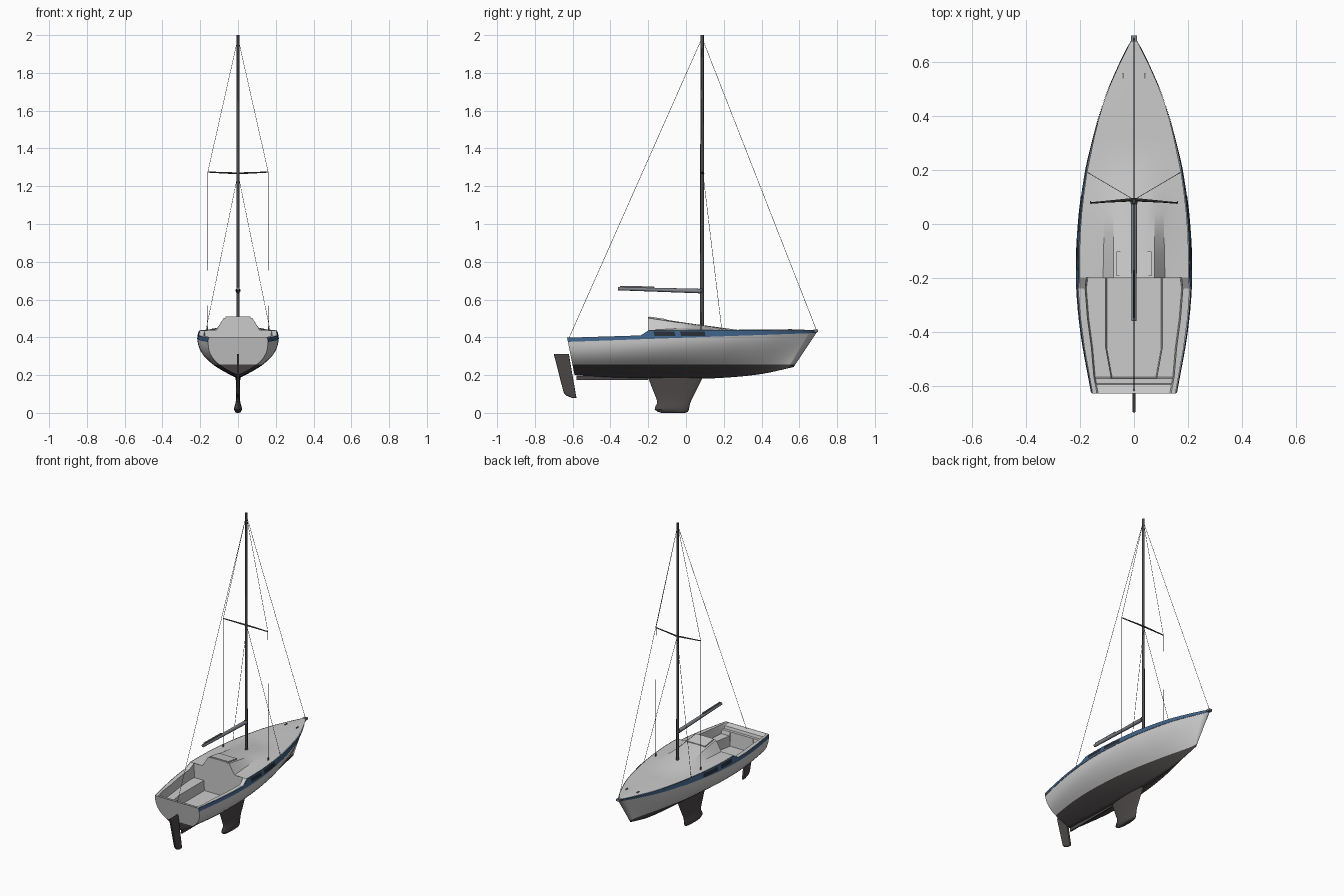
import bpy, bmesh, math
from mathutils import Vector

if "Cube" in bpy.data.objects:
    bpy.data.objects.remove(bpy.data.objects["Cube"])


def material(name, c):
    m = bpy.data.materials.new(name)
    m.diffuse_color = (*c, 1)
    m.use_nodes = True
    m.node_tree.nodes["Principled BSDF"].inputs["Base Color"].default_value = m.diffuse_color
    return m


DARK = material("dark_paint", (0.07, 0.062, 0.062))
BLUE = material("blue_trim", (0.05, 0.12, 0.24))
GLASS = material("window_dark", (0.02, 0.025, 0.035))
SPAR = material("spar_dark", (0.07, 0.07, 0.075))
BOOM = material("boom_grey", (0.22, 0.23, 0.26))


def curve(tab, x, smooth=True):
    """Hermite (or linear) interpolation through (x, value) pairs."""
    n = len(tab)
    x = min(max(x, tab[0][0]), tab[-1][0])
    i = next(k for k in range(n - 1) if x <= tab[k + 1][0])
    (x0, a), (x1, b) = tab[i], tab[i + 1]
    h = x1 - x0
    t = (x - x0) / h
    if not smooth:
        return a + (b - a) * t

    def slope(k):
        p, q = tab[max(k - 1, 0)], tab[min(k + 1, n - 1)]
        return (q[1] - p[1]) / (q[0] - p[0])
    return ((2*t**3 - 3*t*t + 1) * a + (t**3 - 2*t*t + t) * h * slope(i)
            + (3*t*t - 2*t**3) * b + (t**3 - t*t) * h * slope(i + 1))


def finish(name, bm, mat=None, mirror=False, angle=30, out=None):
    bmesh.ops.remove_doubles(bm, verts=bm.verts, dist=1e-5)
    bmesh.ops.recalc_face_normals(bm, faces=bm.faces)
    if out and sum(f.normal.dot(Vector(out)) * f.calc_area() for f in bm.faces) < 0:
        bmesh.ops.reverse_faces(bm, faces=bm.faces)
    me = bpy.data.meshes.new(name)
    bm.to_mesh(me)
    bm.free()
    ob = bpy.data.objects.new(name, me)
    bpy.context.collection.objects.link(ob)
    if mat:
        me.materials.append(mat)
    bpy.ops.object.select_all(action='DESELECT')
    ob.select_set(True)
    bpy.context.view_layer.objects.active = ob
    bpy.ops.object.shade_smooth_by_angle(angle=math.radians(angle))
    if mirror:
        m = ob.modifiers.new("mirror", 'MIRROR')
        m.merge_threshold = 0.0005
    return ob


def loft(name, rows, mat=None, mirror=True, out=None, closed=False, angle=30):
    bm = bmesh.new()
    vs = [[bm.verts.new(p) for p in r] for r in rows]
    n = len(rows[0])
    for a, b in zip(vs, vs[1:]):
        for j in range(n if closed else n - 1):
            k = (j + 1) % n
            bm.faces.new((a[j], a[k], b[k], b[j]))
    if closed:
        bm.faces.new(vs[0])
        bm.faces.new(vs[-1])
    return finish(name, bm, mat, mirror, angle, out)


def tube(name, p, q, r0, r1=None, mat=SPAR, sides=12, flat=1.0, mirror=False):
    p, q = Vector(p), Vector(q)
    d = q - p
    bm = bmesh.new()
    bmesh.ops.create_cone(bm, cap_ends=True, segments=sides, radius1=r0,
                          radius2=r0 if r1 is None else r1, depth=d.length)
    rot = Vector((0, 0, 1)).rotation_difference(d)
    for v in bm.verts:
        v.co = rot @ v.co + (p + q) / 2
        v.co.x *= flat
    return finish(name, bm, mat, mirror)


def box(name, c, s, mat=None, mirror=False, slope=0):
    bm = bmesh.new()
    bmesh.ops.create_cube(bm, size=1)
    for v in bm.verts:
        y = v.co.y * s[1]
        v.co = (v.co.x*s[0] + c[0], y + c[1], v.co.z*s[2] + c[2] + slope*y)
    return finish(name, bm, mat, mirror)


# Hull lines: half beam, keel height, sheer
BEAM = [(-.63, .158), (-.4, .198), (-.2, .214), (0, .207), (.2, .180), (.3, .157),
        (.45, .115), (.6, .050), (.695, 0)]
KEEL = [(-.59, .20), (-.4, .187), (0, .18), (.2, .186), (.4, .206), (.57, .243)]
SHEER = [(-.63, .398), (-.24, .41), (-.2, .437), (.2, .438), (.695, .437)]
WATER = .255


def sheer(y):
    return curve(SHEER, y, False)


def hull(y, z, off=0):
    """Point on the hull side at deck station y and height z."""
    t = (y + .63) / 1.325
    yk = -.59 + 1.16 * t
    zk = curve(KEEL, yk)
    z = zk + (WATER - zk) * z[0] if isinstance(z, tuple) else z
    zb = .376 + .047 * t
    u = min(max((z - zk) / (zb - zk), 0), 1)
    hw = max(curve(BEAM, y), 0) if y < .694 else 0
    p = 2.6 - .5 * t / .4 if t < .4 else 2.1 - .7 * (t - .4) / .6
    x = hw * (1 - (1 - u) ** p) - max(z - zb, 0) * .25 * hw / .213
    return Vector((x + off, yk + (y - yk) * (z - zk) / (.40 + .03 * t - zk), z))


stations = sorted([-.63 + 1.325 * i / 30 for i in range(31)] + [-.24, -.2])
band = lambda y: .376 + .047 * (y + .63) / 1.325
bottom = [[hull(y, (j / 6,)) for j in range(7)] for y in stations]
side = [[hull(y, WATER + (band(y) - WATER) * j / 8) for j in range(9)] for y in stations]
trim = [[hull(y, band(y) + (sheer(y) - band(y)) * j / 2, .002 if y < .69 else 0)
         for j in range(3)] for y in stations]
loft("hull_bottom", bottom, DARK, out=(1, 0, -1))
loft("hull_topsides", side, out=(1, 0, 0))
loft("sheer_stripe", trim, BLUE, out=(1, 0, 0))

# Transom
for name, row, mat in (("transom_bottom", bottom[0], DARK),
                       ("transom", side[0] + trim[0][1:], None)):
    loft(name, [[Vector((0, p.y, p.z)) for p in row], row], mat, out=(0, -1, 0))

# Cabin windows
for i, (a, b) in enumerate(((-.17, -.06), (-.03, .10))):
    loft(f"cabin_window_{i + 1}", [[hull(a + (b - a) * k / 4 + (z - .42) * -.4, z, .004)
         for z in (.407, .43)] for k in range(5)], GLASS, out=(1, 0, 0))


# Cabin roof and foredeck
def edge(y):
    return hull(y, sheer(y))


deck = []
for y, h in ((-.2, .505), (-.12, .493), (-.04, .481), (.04, .469)):
    k = (y + .2) / .24
    deck.append([(0, y, h + .002), (.045, y, h + .001), (.076, y, h - .003),
                 (.115 - .005*k, y, .438 + .013*k), (.15, y, .438 + .005*k), edge(y)])
deck.append([(0, .19, .451), (.045, .17, .451), (.076, .155, .450),
             (.11, .14, .446), (.15, .125, .441), edge(.11)])
deck.append([(0, .27, .440), (.045, .25, .440), (.076, .235, .440),
             (.11, .22, .439), (.15, .195, .438), edge(.18)])
for y in (.31, .38, .45, .52, .59, .65, .695):
    e = edge(y)
    deck.append([(e.x * f, e.y, e.z + .003 * (1 - f)) for f in (0, .25, .45, .62, .8, 1)])
loft("cabin_roof_and_foredeck", deck, out=(0, 0, 1), angle=22)

# Cabin bulkhead
loft("cabin_bulkhead", [[(0, -.2, .507), (.045, -.2, .506), (.076, -.2, .502),
     (.115, -.2, .438), (.205, -.2, .437)],
    [(0, -.2, .28), (.045, -.2, .28), (.076, -.2, .28), (.115, -.2, .28),
     (.18, -.2, .34)]], out=(0, -1, 0))

# Cockpit: coamings, seats, well and aft step
rows = []
for y, low in ((-.2, 0), (-.24, 0), (-.35, 0), (-.46, 0), (-.568, 0), (-.574, .37),
               (-.592, .37), (-.596, .388), (-.63, .397)):
    e = edge(y)
    c = e.x - .026 if y > -.5 else e.x - .016
    w = .105 if y > -.47 else .105 - .02 * min((-.46 - y) / .11, 1)
    section = [(0, .28), (w - .004, .28), (w, .345), (c - .005, .345), (c, e.z)]
    rows.append([(x, e.y, min(max(z, low), e.z)) for x, z in section] + [e])
loft("cockpit", rows, out=(0, 0, 1), angle=25)

# Sliding hatch, bow fitting and deck cleats
box("sliding_hatch", (0, -.148, .499), (.13, .09, .008), slope=-.15)
box("bow_fitting", (0, .688, .434), (.022, .024, .014), BOOM)
box("bow_cleat", (.04, .55, .441), (.006, .02, .006), BOOM, mirror=True)
box("chainplate", (.162, .08, .447), (.004, .012, .022), BOOM, mirror=True)


# Fin keel with bulb
def ring(z, y0, y1, w, n=20):
    return [(w * math.sin(a), (y0 + y1) / 2 + (y1 - y0) / 2 * math.cos(a), z)
            for a in (2 * math.pi * k / n for k in range(n))]


loft("fin_keel", [ring(*r) for r in (
    (.20, -.20, .09, .012), (.18, -.198, .085, .012), (.12, -.175, .055, .011),
    (.07, -.155, .03, .010), (.05, -.153, .022, .014), (.035, -.162, .018, .019),
    (.018, -.166, .016, .021), (.006, -.15, .01, .016), (0, -.13, -.005, .008))],
    DARK, mirror=False, closed=True)

# Skeg and rudder
box("skeg", (0, -.39, .184), (.008, .38, .022), DARK)
outline = [(-.70, .312), (-.62, .312), (-.608, .24), (-.58, .08), (-.605, .08),
           (-.635, .092), (-.648, .108)]
loft("rudder", [[(x, -.632 + (y + .632) * s, .2 + (z - .2) * s) for y, z in outline]
     for x, s in ((-.006, .96), (-.003, 1), (.003, 1), (.006, .96))],
     DARK, mirror=False, closed=True)

# Mast, boom and spreaders
tube("mast", (0, .085, .45), (0, .085, 2.0), .0105, .009, sides=16, flat=.75)
tube("boom", (0, .075, .645), (0, -.36, .658), .012, .009, BOOM)
box("boom_end_track", (0, -.26, .667), (.008, .18, .008), BOOM, slope=-.02)
bm = bmesh.new()
bmesh.ops.create_uvsphere(bm, u_segments=12, v_segments=8, radius=.013)
bmesh.ops.translate(bm, verts=bm.verts, vec=(0, .08, .647))
finish("gooseneck", bm, SPAR)
tube("spreader", (0, .092, 1.268), (.16, .078, 1.275), .005, .003, mirror=True, sides=8)

# Standing rigging
top = (0, .085, 1.985)
W = .0011
tube("forestay", top, (0, .69, .44), W, sides=6)
tube("backstay", top, (0, -.62, .395), W, sides=6)
tube("upper_shroud", top, (.16, .078, 1.275), W, sides=6, mirror=True)
tube("upper_shroud_lower_run", (.16, .078, 1.275), (.162, .08, .44), W, sides=6, mirror=True)
tube("lower_shroud", (0, .09, 1.265), (.17, .19, .437), W, sides=6, mirror=True)
